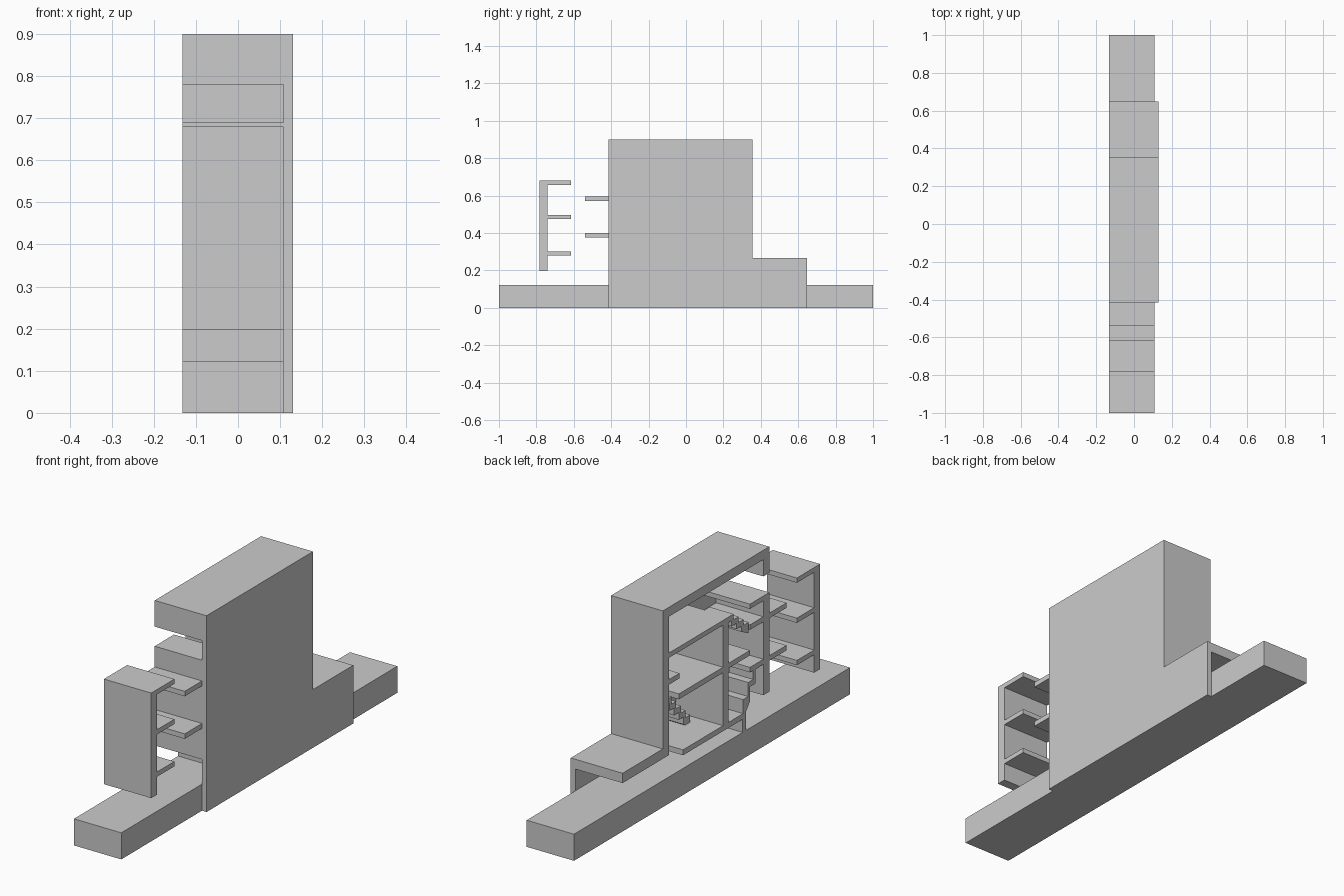
import bpy, bmesh

if "Cube" in bpy.data.objects:
    bpy.data.objects.remove(bpy.data.objects["Cube"])

X0, XM, X1, X2 = -0.132, -0.01, 0.108, 0.131


def extrude(name, profile, x0=X0, x1=X1):
    """Solid from a (y, z) outline, extruded along x."""
    bm = bmesh.new()
    face = bm.faces.new([bm.verts.new((x0, y, z)) for y, z in profile])
    ext = bmesh.ops.extrude_face_region(bm, geom=[face])
    verts = [v for v in ext["geom"] if isinstance(v, bmesh.types.BMVert)]
    bmesh.ops.translate(bm, verts=verts, vec=(x1 - x0, 0, 0))
    bmesh.ops.recalc_face_normals(bm, faces=bm.faces)
    mesh = bpy.data.meshes.new(name)
    bm.to_mesh(mesh)
    bm.free()
    ob = bpy.data.objects.new(name, mesh)
    bpy.context.collection.objects.link(ob)
    return ob


def block(name, y0, y1, z0, z1, x0=X0, x1=X1):
    return extrude(name, [(y0, z0), (y1, z0), (y1, z1), (y0, z1)], x0, x1)


def stairs(name, start, end, steps, x0, x1, thick=0.025):
    """Zigzag flight, thin underneath, from a low point to a high point."""
    (ya, za), (yb, zb) = start, end
    dy, dz = (yb - ya) / steps, (zb - za) / steps
    top = [(ya, za)]
    for i in range(steps):
        top += [(ya + i * dy, za + (i + 1) * dz), (ya + (i + 1) * dy, za + (i + 1) * dz)]
    under = [(yb, zb - thick)]
    for i in reversed(range(1, steps)):
        y = ya + i * dy + (thick if dy > 0 else -thick) * 0.6
        under += [(y, za + (i + 1) * dz - thick), (y, za + i * dz - thick)]
    extrude(name, top + under + [(ya, za - thick)], x0, x1)


# ground slab and backing wall
block("base", -1, 1, 0, 0.122)
extrude("backing_wall", [(-0.415, 0), (0.648, 0), (0.648, 0.267), (0.356, 0.267),
                         (0.356, 0.9), (-0.415, 0.9)], X1, X2)

# roof, rear wall and low rear canopy as one folded shell
extrude("outer_shell", [(-0.415, 0.78), (-0.415, 0.9), (0.356, 0.9), (0.356, 0.267),
                        (0.648, 0.267), (0.648, 0.222), (0.313, 0.222), (0.313, 0.857),
                        (-0.372, 0.857), (-0.372, 0.78)])

# upright walls
block("front_wall", -0.415, -0.372, 0.235, 0.69)
block("middle_wall", -0.12, -0.08, 0.207, 0.69)

# lower floor with its folded front edge
extrude("lower_floor", [(0.21, 0.207), (0.21, 0.182), (-0.222, 0.182), (-0.222, 0.122),
                        (-0.246, 0.122), (-0.246, 0.207)])

# floors
block("middle_floor", -0.08, 0.24, 0.45, 0.475)
block("middle_front_landing", -0.275, -0.12, 0.455, 0.478)
block("upper_floor", -0.08, 0.313, 0.668, 0.69)
block("upper_front_landing", -0.372, -0.275, 0.668, 0.69)
block("rear_landing", 0.235, 0.313, 0.545, 0.568)

# balconies and matching landings on both sides of the front wall
for i, z in enumerate((0.40, 0.595)):
    block(f"balcony_{i}", -0.54, -0.415, z - 0.023, z)
    block(f"inner_landing_{i}", -0.372, -0.275, z - 0.023, z)

# stair flights
stairs("front_stairs", (-0.225, 0.207), (-0.335, 0.40), 3, X0, XM)
stairs("upper_stairs", (-0.265, 0.585), (-0.12, 0.69), 4, X0, XM)
stairs("rear_stairs", (-0.03, 0.207), (0.24, 0.475), 8, 0.0, X1)

# free-standing front panel with three shelves
block("front_panel", -0.783, -0.74, 0.198, 0.68)
for i, z in enumerate((0.302, 0.496, 0.68)):
    block(f"panel_shelf_{i}", -0.74, -0.615, z - 0.022, z)
